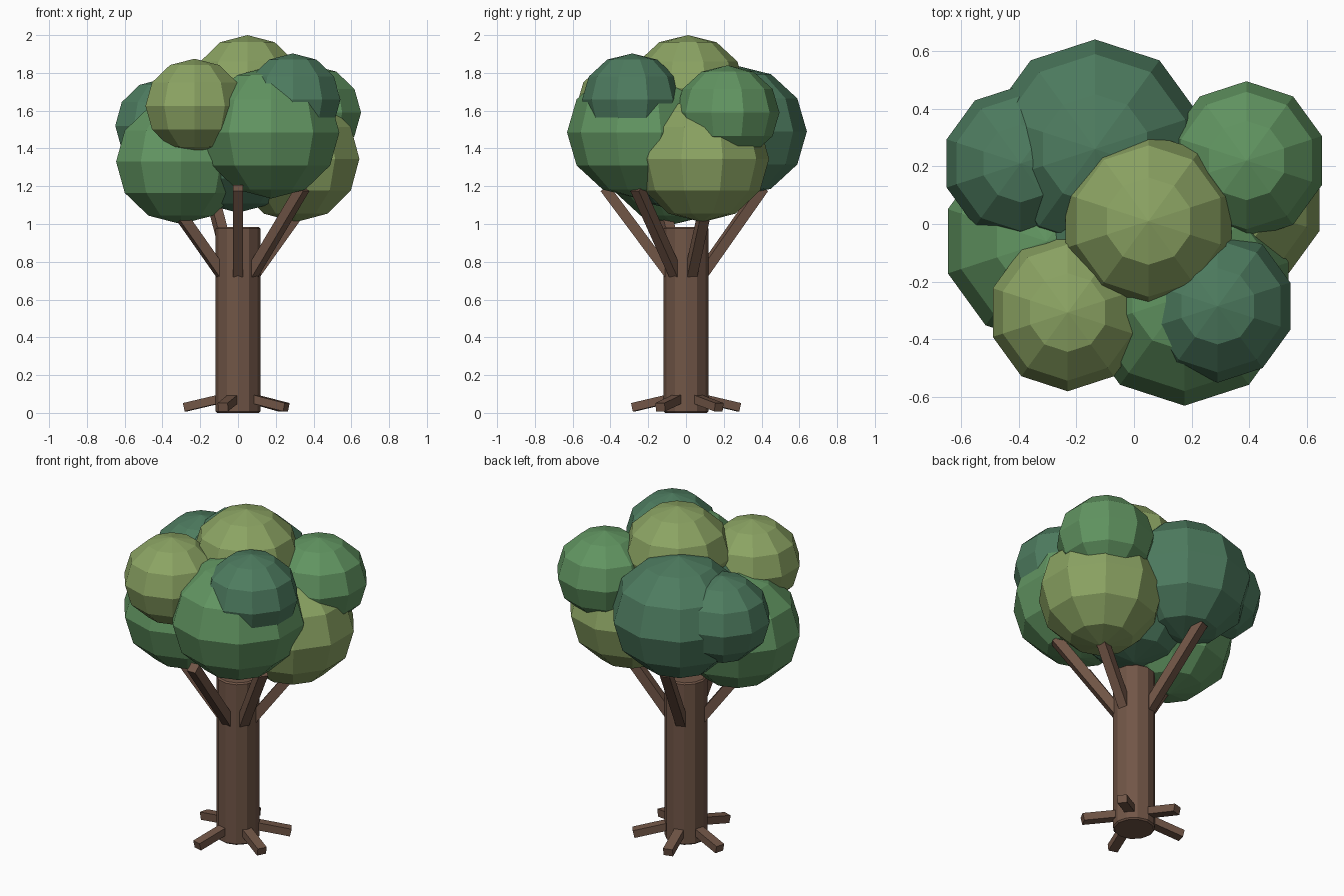
import bpy, bmesh, math
from mathutils import Vector, Matrix

if "Cube" in bpy.data.objects:
    bpy.data.objects.remove(bpy.data.objects["Cube"])


def material(name, rgb):
    m = bpy.data.materials.new(name)
    m.diffuse_color = (*rgb, 1)
    m.use_nodes = True
    m.node_tree.nodes["Principled BSDF"].inputs["Base Color"].default_value = m.diffuse_color
    return m


BARK = material("bark brown", (0.165, 0.092, 0.062))
TEAL = material("deep green", (0.075, 0.200, 0.115))
GREEN = material("leaf green", (0.120, 0.300, 0.120))
OLIVE = material("olive green", (0.260, 0.370, 0.125))


def add_object(name, bm, mat):
    mesh = bpy.data.meshes.new(name)
    bm.to_mesh(mesh)
    bm.free()
    mesh.materials.append(mat)
    ob = bpy.data.objects.new(name, mesh)
    bpy.context.collection.objects.link(ob)
    return ob


def leaf_clump(name, centre, radius, height, mat):
    """Faceted ball, slightly squashed in height."""
    bm = bmesh.new()
    bmesh.ops.create_uvsphere(bm, u_segments=10, v_segments=6, radius=1)
    bmesh.ops.scale(bm, vec=(radius, radius, height), verts=bm.verts)
    # turn so that two corners point along y
    spin = Matrix.Identity(3)
    if not any(abs(v.co.x) < 1e-4 and v.co.y > radius * 0.99 for v in bm.verts):
        spin = Matrix.Rotation(math.pi / 2, 3, 'Z')
    bmesh.ops.rotate(bm, matrix=spin, verts=bm.verts)
    bmesh.ops.translate(bm, vec=centre, verts=bm.verts)
    return add_object(name, bm, mat)


def beam(name, start, end, width, height, mat):
    """Square bar between two points."""
    a, b = Vector(start), Vector(end)
    axis = b - a
    side = axis.cross(Vector((0, 0, 1))).normalized()
    up = side.cross(axis).normalized()
    rot = Matrix((side, axis.normalized(), up)).transposed().to_4x4()
    bm = bmesh.new()
    bmesh.ops.create_cube(bm, size=1)
    bmesh.ops.scale(bm, vec=(width, axis.length, height), verts=bm.verts)
    bmesh.ops.transform(bm, matrix=Matrix.Translation((a + b) / 2) @ rot, verts=bm.verts)
    return add_object(name, bm, mat)


def polar(angle, r, z):
    a = math.radians(angle)
    return (r * math.cos(a), r * math.sin(a), z)


# Trunk: twelve-sided column with a small bevel on the end rims
bm = bmesh.new()
bmesh.ops.create_cone(bm, cap_ends=True, segments=12, radius1=0.118, radius2=0.118, depth=0.985)
bmesh.ops.translate(bm, vec=(0, 0, 0.4925), verts=bm.verts)
rims = [e for e in bm.edges if abs(e.verts[0].co.z - e.verts[1].co.z) < 1e-4]
bmesh.ops.bevel(bm, geom=rims, offset=0.008, segments=1, affect='EDGES')
add_object("trunk", bm, BARK)

# Roots: short bars sloping down from the trunk
for i, angle in enumerate((-106, -28, 37, 105, 165)):
    beam(f"root_{i + 1}", polar(angle, 0.07, 0.08), polar(angle, 0.29, 0.03), 0.055, 0.045, BARK)

# Branches: bars leaning outward into the foliage
for i, angle in enumerate((-90, -37, 17, 110, 200)):
    beam(f"branch_{i + 1}", polar(angle, 0.09, 0.735), polar(angle, 0.43, 1.19), 0.055, 0.055, BARK)

# Foliage: centre, radius, half height
clumps = [
    ("core_clump", (0, 0, 1.42), 0.39, 0.36, TEAL),
    ("crown_clump", (0.05, 0.01, 1.72), 0.303, 0.28, OLIVE),
    ("front_left_clump", (-0.23, -0.307, 1.625), 0.273, 0.25, OLIVE),
    ("front_right_clump", (0.29, -0.285, 1.658), 0.265, 0.245, TEAL),
    ("back_right_clump", (0.39, 0.22, 1.59), 0.275, 0.25, GREEN),
    ("back_left_clump", (-0.393, 0.21, 1.52), 0.27, 0.25, TEAL),
    ("large_back_clump", (-0.135, 0.26, 1.49), 0.38, 0.35, TEAL),
    ("large_left_clump", (-0.303, -0.06, 1.33), 0.36, 0.33, GREEN),
    ("large_front_clump", (0.175, -0.25, 1.485), 0.38, 0.35, GREEN),
    ("large_right_clump", (0.305, 0.085, 1.345), 0.355, 0.335, OLIVE),
]
for clump in clumps:
    leaf_clump(*clump)
